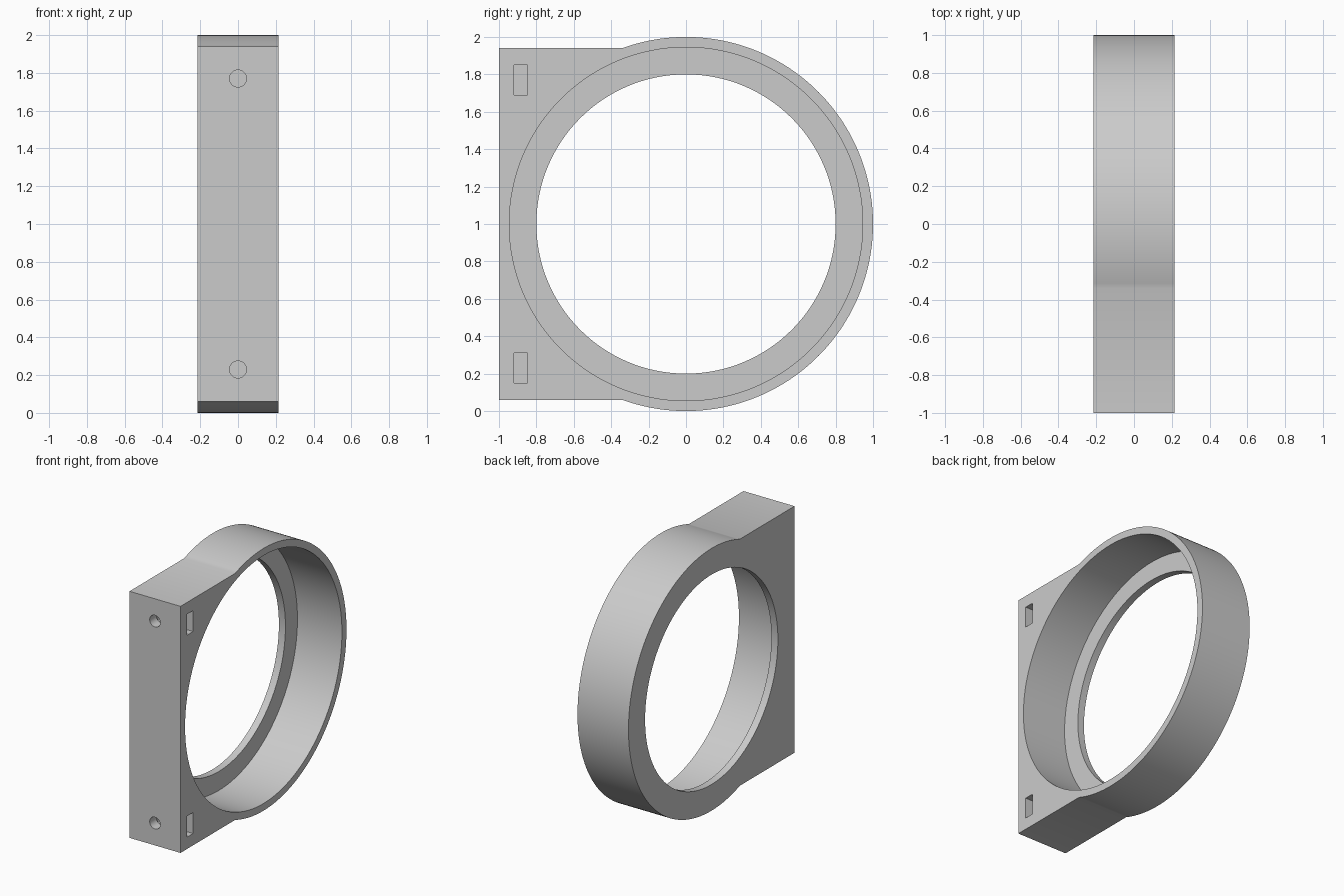
import bpy
import bmesh
from math import asin, cos, sin, pi, sqrt
from mathutils import Matrix

old = bpy.data.objects.get("Cube")
if old:
    bpy.data.objects.remove(old, do_unlink=True)

HALF = 0.215       # half thickness of the bracket
FLAT = 0.94        # half height of the mounting block
BORE, LIP = 0.945, 0.8
LIP_DEPTH = 0.055
SEGMENTS = 128

grey = bpy.data.materials.new("light grey")
grey.use_nodes = True
colour = (0.6, 0.6, 0.6, 1)
grey.diffuse_color = colour
grey.node_tree.nodes["Principled BSDF"].inputs["Base Color"].default_value = colour


def make_object(name, bm):
    bmesh.ops.recalc_face_normals(bm, faces=bm.faces)
    mesh = bpy.data.meshes.new(name)
    bm.to_mesh(mesh)
    bm.free()
    mesh.materials.append(grey)
    obj = bpy.data.objects.new(name, mesh)
    bpy.context.collection.objects.link(obj)
    return obj


def cylinder(name, radius, start, end, axis, centre, segments):
    """Cylinder cutter running from start to end along the x or y axis."""
    bm = bmesh.new()
    turn = Matrix.Rotation(pi / 2, 4, "Y" if axis == "x" else "X")
    mid = (start + end) / 2
    place = (mid, 0, centre) if axis == "x" else (0, mid, centre)
    bmesh.ops.create_cone(bm, cap_ends=True, segments=segments, radius1=radius,
                          radius2=radius, depth=end - start,
                          matrix=Matrix.Translation(place) @ turn)
    return make_object(name, bm)


def box(name, low, high):
    bm = bmesh.new()
    size = [b - a for a, b in zip(low, high)]
    mid = [(a + b) / 2 for a, b in zip(low, high)]
    bmesh.ops.create_cube(bm, size=1,
                          matrix=Matrix.Translation(mid) @ Matrix.Diagonal((*size, 1)))
    return make_object(name, bm)


# Ring and mounting block as one outline, extruded across x
join = pi - asin(FLAT)
arc = [-join + 2 * join * i / SEGMENTS for i in range(SEGMENTS + 1)]
outline = [(cos(a), 1 + sin(a)) for a in arc]
outline += [(-1, 1 + FLAT), (-1, 1 - FLAT)]
bm = bmesh.new()
face = bm.faces.new([bm.verts.new((-HALF, y, z)) for y, z in outline])
side = bmesh.ops.extrude_face_region(bm, geom=[face])["geom"]
bmesh.ops.translate(bm, vec=(2 * HALF, 0, 0),
                    verts=[v for v in side if isinstance(v, bmesh.types.BMVert)])
bracket = make_object("ring_bracket", bm)

# Wide bore from the right side, leaving a thin retaining lip on the left
cutters = [
    cylinder("bore_cutter", BORE, -HALF + LIP_DEPTH, 0.5, "x", 1, SEGMENTS),
    cylinder("lip_cutter", LIP, -0.5, 0.4, "x", 1, SEGMENTS),
]

# Screw holes in the front and nut slots in the side
for sign in (-1, 1):
    z = 1 + sign * 0.77
    cutters.append(cylinder("screw_cutter", 0.045, -1.2, -0.7, "y", z, 32))
    cutters.append(box("nut_slot_cutter", (-0.08, -0.92, z - 0.08),
                       (0.5, -0.848, z + 0.08)))

bpy.context.view_layer.objects.active = bracket
bracket.select_set(True)
for cutter in cutters:
    cutter.hide_render = True
    mod = bracket.modifiers.new("cut", "BOOLEAN")
    mod.operation = "DIFFERENCE"
    mod.solver = "EXACT"
    mod.object = cutter
    bpy.ops.object.modifier_apply(modifier=mod.name)
    bpy.data.objects.remove(cutter, do_unlink=True)

bpy.ops.object.shade_smooth_by_angle(angle=pi / 6)
